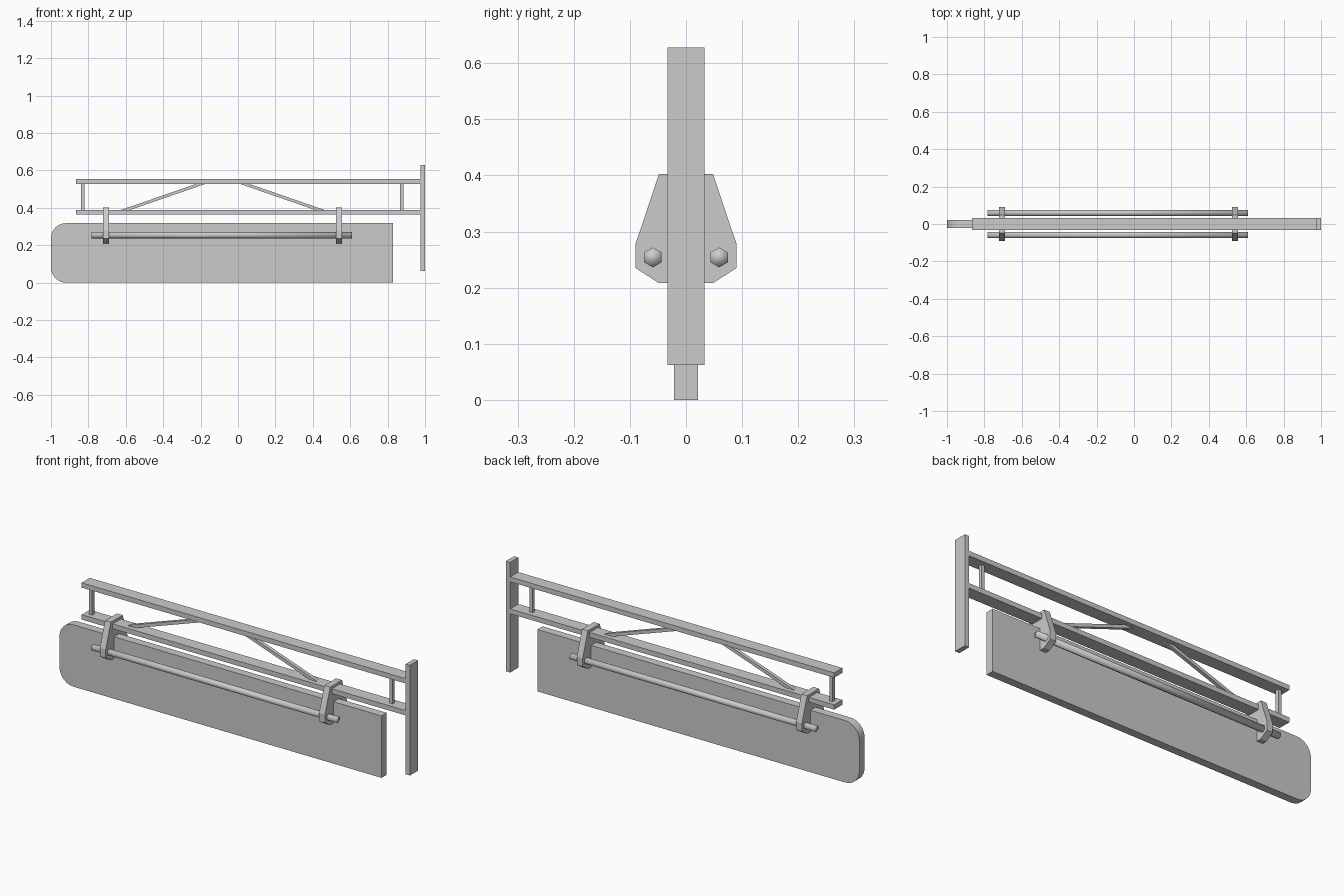
import bpy, bmesh, math
from mathutils import Vector

if "Cube" in bpy.data.objects:
    bpy.data.objects.remove(bpy.data.objects["Cube"])


def finish(name, bm):
    bmesh.ops.recalc_face_normals(bm, faces=bm.faces)
    me = bpy.data.meshes.new(name)
    bm.to_mesh(me)
    bm.free()
    ob = bpy.data.objects.new(name, me)
    bpy.context.collection.objects.link(ob)
    return ob


def prism(name, points, offset):
    """Extrude a closed outline of 3D points along offset."""
    bm = bmesh.new()
    face = bm.faces.new([bm.verts.new(p) for p in points])
    ext = bmesh.ops.extrude_face_region(bm, geom=[face])
    moved = [v for v in ext["geom"] if isinstance(v, bmesh.types.BMVert)]
    bmesh.ops.translate(bm, verts=moved, vec=offset)
    return finish(name, bm)


def box(name, x0, x1, y, z0, z1):
    """Box centred on y = 0 with half depth y."""
    return prism(name, [(x0, -y, z0), (x1, -y, z0), (x1, -y, z1), (x0, -y, z1)],
                 (0, 2 * y, 0))


# Sign board with rounded outer corners
R, W, H = 0.08, 0.021, 0.318
outline = [(0.83, -W, 0), (0.83, -W, H)]
for cz, start in ((H - R, 90), (R, 180)):
    for i in range(7):
        a = math.radians(start + 15 * i)
        outline.append((-1 + R + R * math.cos(a), -W, cz + R * math.sin(a)))
board = prism("sign_board", outline, (0, 2 * W, 0))
bpy.context.view_layer.objects.active = board
board.select_set(True)
bpy.ops.object.shade_smooth_by_angle(angle=math.radians(30))
board.select_set(False)

# Wall plate and the two horizontal beams
box("wall_plate", 0.976, 1.0, 0.033, 0.062, 0.628)
box("upper_beam", -0.865, 0.976, 0.033, 0.528, 0.553)
box("lower_beam", -0.865, 0.976, 0.033, 0.364, 0.389)

# Upright spacers between the beams
for side, x in (("left", -0.831), ("right", 0.875)):
    box(side + "_spacer", x - 0.009, x + 0.009, 0.009, 0.38, 0.54)

# Diagonal braces, ends sunk into the beams
for side, xa, xb in (("left", -0.628, -0.168), ("right", 0.464, 0.004)):
    s = 0.05 if xb > xa else -0.05
    prism(side + "_brace",
          [(xa, -0.009, 0.388), (xa + s, -0.009, 0.388),
           (xb, -0.009, 0.53), (xb - s, -0.009, 0.53)], (0, 0.018, 0))

# Hanging brackets clasping beam and board
half = [(0.048, 0.208), (0.09, 0.235), (0.09, 0.278), (0.048, 0.403)]
profile = half + [(-y, z) for y, z in reversed(half)]
for side, x in (("left", -0.722), ("right", 0.524)):
    prism(side + "_bracket", [(x, y, z) for y, z in profile], (0.033, 0, 0))

# Six-sided light tubes on both faces
for side, y in (("front", -0.059), ("back", 0.059)):
    ring = [(-0.782, y + 0.0178 * math.sin(k * math.pi / 3),
             0.254 + 0.0178 * math.cos(k * math.pi / 3)) for k in range(6)]
    tube = prism(side + "_light_tube", ring, (1.391, 0, 0))
    for p in tube.data.polygons:
        p.use_smooth = True
